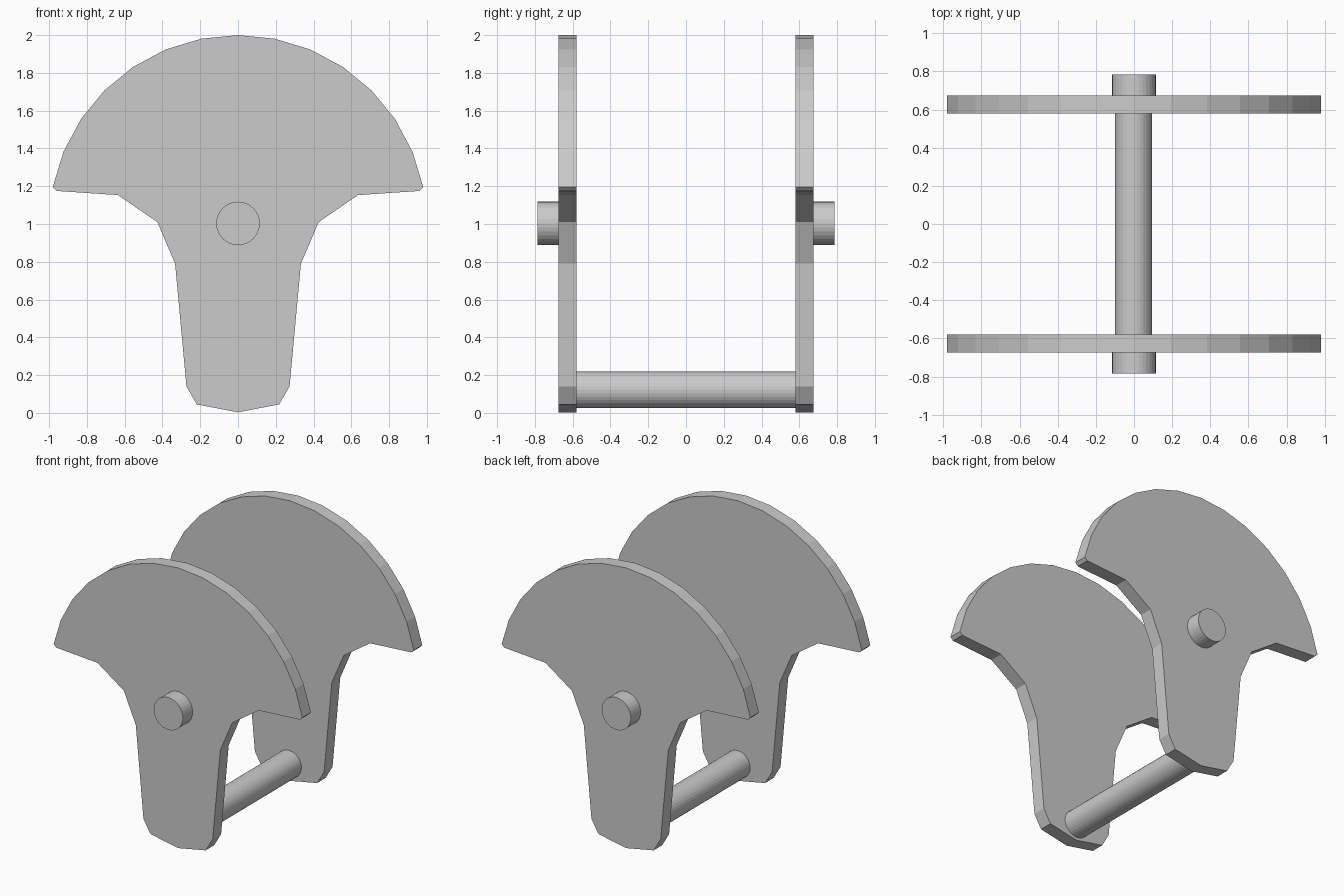
import bpy, bmesh, math
from mathutils import Matrix

if "Cube" in bpy.data.objects:
    bpy.data.objects.remove(bpy.data.objects["Cube"])

ARC_CENTRE_Z = 1.0
INNER, OUTER = 0.58, 0.675


def add_object(name, bm):
    bmesh.ops.recalc_face_normals(bm, faces=bm.faces)
    mesh = bpy.data.meshes.new(name)
    bm.to_mesh(mesh)
    bm.free()
    obj = bpy.data.objects.new(name, mesh)
    bpy.context.collection.objects.link(obj)
    return obj


def plate(name, outline, y0, y1):
    bm = bmesh.new()
    face = bm.faces.new([bm.verts.new((x, y0, z)) for x, z in outline])
    ext = bmesh.ops.extrude_face_region(bm, geom=[face], use_keep_orig=True)
    verts = [g for g in ext["geom"] if isinstance(g, bmesh.types.BMVert)]
    bmesh.ops.translate(bm, verts=verts, vec=(0, y1 - y0, 0))
    return add_object(name, bm)


def rod(name, radius, x, z, y0, y1):
    bm = bmesh.new()
    mat = Matrix.Translation((x, (y0 + y1) / 2, z)) @ Matrix.Rotation(math.pi / 2, 4, 'X')
    bmesh.ops.create_cone(bm, cap_ends=True, segments=32, radius1=radius,
                          radius2=radius, depth=abs(y1 - y0), matrix=mat)
    return add_object(name, bm)


# Half outline: domed top, then the flared underside and tapering leg
half = [(math.sin(i * math.pi / 16), ARC_CENTRE_Z + math.cos(i * math.pi / 16)) for i in range(8)]
half += [(0.96, 1.175), (0.635, 1.153), (0.427, 1.01), (0.333, 0.79),
         (0.273, 0.14), (0.218, 0.045), (0, 0.003)]
outline = half + [(-x, z) for x, z in reversed(half[1:-1])]

# Side plates with their outer pivot pegs
for side, s in (("front", -1), ("back", 1)):
    plate(side + "_plate", outline, s * INNER, s * OUTER)
    rod(side + "_pivot_peg", 0.115, 0, 1.003, s * (INNER + 0.04), s * 0.785)

# Cross bar joining the bottoms of the plates
rod("cross_bar", 0.097, -0.003, 0.122, -0.67, 0.62)
